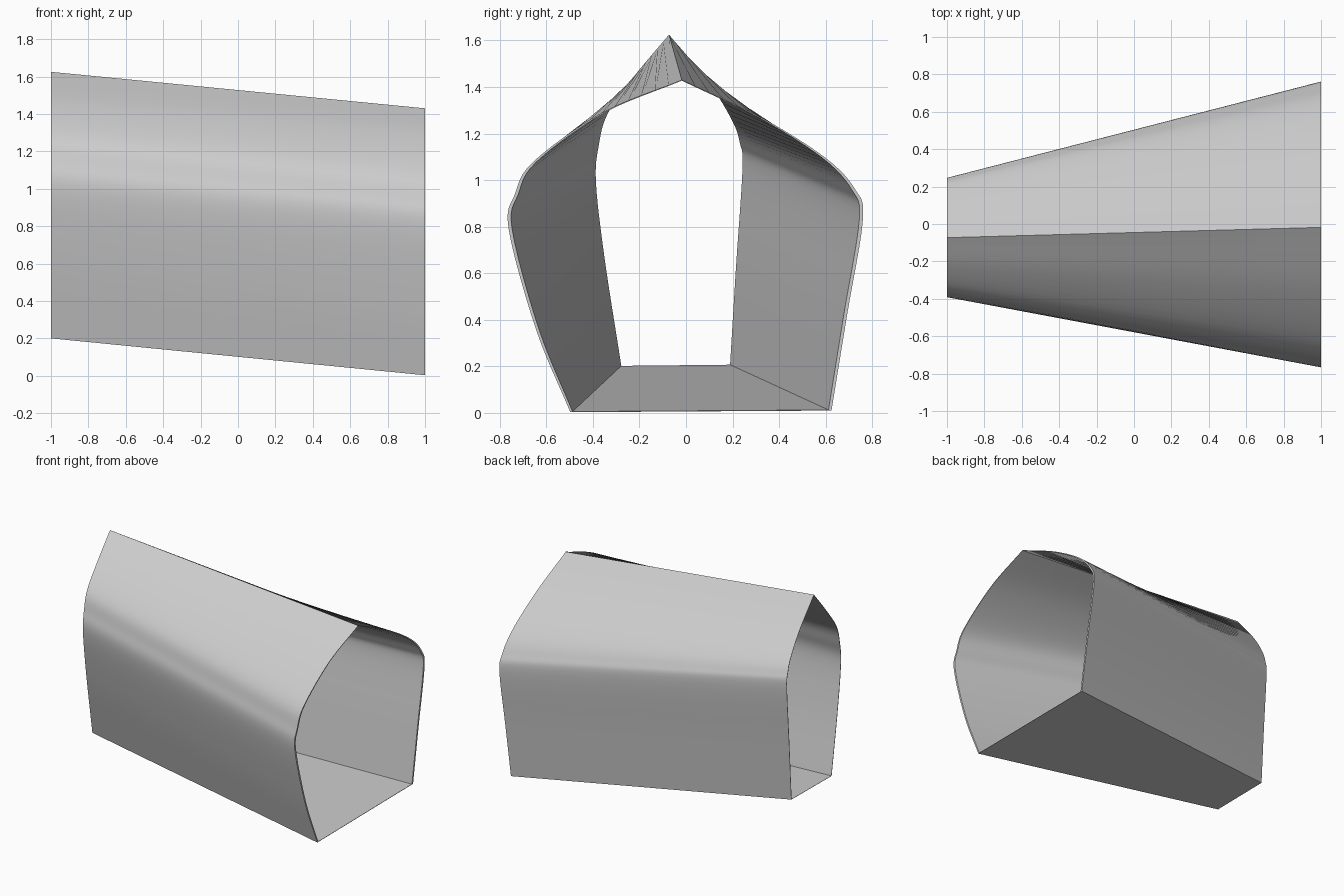
import bpy, bmesh, math
from mathutils import Vector

if "Cube" in bpy.data.objects:
    bpy.data.objects.remove(bpy.data.objects["Cube"])

# End profiles as (y, z): left side from floor to ridge, right side from floor to ridge
NARROW_L = [(-.28, .20), (-.352, .66), (-.39, .99), (-.378, 1.15), (-.338, 1.29), (-.22, 1.45), (-.073, 1.625)]
WIDE_L = [(-.497, .003), (-.645, .36), (-.762, .79), (-.735, .94), (-.655, 1.08), (-.36, 1.29), (-.018, 1.43)]
NARROW_R = [(.192, .205), (.218, .63), (.246, 1.05), (.235, 1.16), (.20, 1.26), (.10, 1.42), (-.073, 1.625)]
WIDE_R = [(.625, .01), (.692, .42), (.76, .83), (.727, .96), (.60, 1.095), (.33, 1.265), (-.018, 1.43)]
STEPS = 6


def smooth_line(points):
    """Curve through the points (Catmull-Rom)."""
    p = [Vector(q) for q in points]
    p = [2 * p[0] - p[1]] + p + [2 * p[-1] - p[-2]]
    out = []
    for i in range(1, len(p) - 2):
        a, b, c, d = p[i - 1:i + 3]
        for k in range(STEPS):
            t = k / STEPS
            out.append(.5 * (2 * b + (c - a) * t + (2 * a - 5 * b + 4 * c - d) * t * t
                             + (3 * b - a - 3 * c + d) * t ** 3))
    return out + [p[-2]]


def outline(left, right):
    return smooth_line(left) + smooth_line(right)[-2::-1]


def inset(loop, amount):
    """Inner skin: walls move in sideways, floor and ridge only slightly."""
    ridge = max(loop, key=lambda v: v.y)
    return [Vector((ridge.x + (v.x - ridge.x) * (1 - amount), .7 + (v.y - .7) * .996)) for v in loop]


bm = bmesh.new()


def ring(loop, x):
    return [bm.verts.new((x, v.x, v.y)) for v in loop]


def bridge(a, b):
    n = len(a)
    for i in range(n):
        j = (i + 1) % n
        bm.faces.new((a[i], a[j], b[j], b[i]))


# Ruled outer and inner skins joined by thin rims at both open ends
narrow, wide = outline(NARROW_L, NARROW_R), outline(WIDE_L, WIDE_R)
rings = [ring(narrow, -1), ring(wide, 1), ring(inset(wide, .02), 1), ring(inset(narrow, .01), -1)]
for i in range(4):
    bridge(rings[i], rings[(i + 1) % 4])
bmesh.ops.recalc_face_normals(bm, faces=bm.faces)

mesh = bpy.data.meshes.new("tapered_shell")
bm.to_mesh(mesh)
bm.free()
shell = bpy.data.objects.new("tapered_shell", mesh)
bpy.context.collection.objects.link(shell)

grey = bpy.data.materials.new("light_grey")
grey.diffuse_color = (.6, .6, .6, 1)
grey.use_nodes = True
grey.node_tree.nodes["Principled BSDF"].inputs["Base Color"].default_value = grey.diffuse_color
mesh.materials.append(grey)

# Smooth walls, sharp ridge and floor corners
bpy.context.view_layer.objects.active = shell
shell.select_set(True)
bpy.ops.object.shade_smooth_by_angle(angle=math.radians(30))
